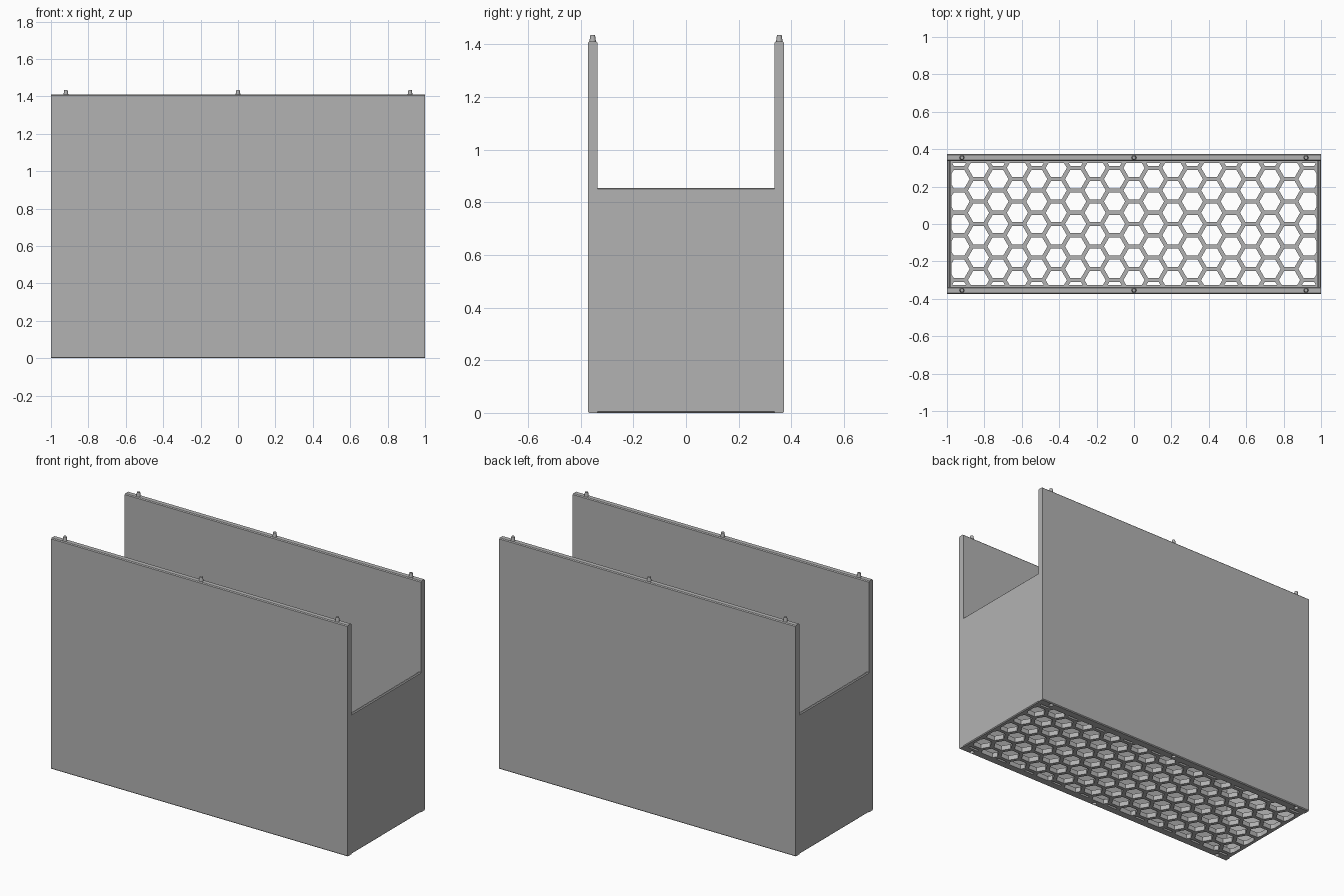
import bpy, bmesh, math

if "Cube" in bpy.data.objects:
    bpy.data.objects.remove(bpy.data.objects["Cube"])

grey = bpy.data.materials.new("plain grey")
grey.diffuse_color = (0.45, 0.45, 0.45, 1)
grey.use_nodes = True
grey.node_tree.nodes["Principled BSDF"].inputs["Base Color"].default_value = grey.diffuse_color

W, D, H = 1.0, 0.373, 1.41        # half width, half depth, tall wall height
T, TE, HE = 0.037, 0.018, 0.855   # wall thickness, end thickness, end height
FLOOR = 0.03
C = 0.005                         # small chamfer
PEG_X = (-0.92, 0.0, 0.92)


def add_object(name, bm, mat=True):
    bmesh.ops.recalc_face_normals(bm, faces=bm.faces)
    mesh = bpy.data.meshes.new(name)
    bm.to_mesh(mesh)
    bm.free()
    obj = bpy.data.objects.new(name, mesh)
    bpy.context.collection.objects.link(obj)
    if mat:
        mesh.materials.append(grey)
    return obj


def extrude_profile(name, points, vec):
    """Extrude a closed loop of 3D points along vec."""
    bm = bmesh.new()
    a = [bm.verts.new(p) for p in points]
    b = [bm.verts.new([p[i] + vec[i] for i in range(3)]) for p in points]
    bm.faces.new(a)
    bm.faces.new(b)
    n = len(a)
    for i in range(n):
        j = (i + 1) % n
        bm.faces.new((a[i], a[j], b[j], b[i]))
    return add_object(name, bm)


def cones(name, y, z0, z1, r0, r1, mat=True):
    """Row of three small tapered cylinders."""
    bm = bmesh.new()
    for x in PEG_X:
        made = bmesh.ops.create_cone(bm, cap_ends=True, segments=20,
                                     radius1=r0, radius2=r1, depth=z1 - z0)
        bmesh.ops.translate(bm, verts=made["verts"], vec=(x, y, (z0 + z1) / 2))
    return add_object(name, bm, mat)


def wall_section(outer, thick, height):
    """Wall cross-section: chamfered outer foot and chamfered top edges."""
    return [(outer - C, 0), (outer, C), (outer, height - C), (outer - C, height),
            (outer - thick + C, height), (outer - thick, height - C),
            (outer - thick, 0)]


for side, label in ((-1, "front"), (1, "back")):
    # Tall wall with peg sockets in its foot
    wall = extrude_profile(label + "_wall",
                           [(-W, side * u, z) for u, z in wall_section(D, T, H)],
                           (2 * W, 0, 0))
    y = side * (D - T / 2)
    cutter = cones(label + "_socket_cutter", y, -0.01, 0.027, 0.014, 0.010, False)
    cutter.hide_render = True
    cutter.hide_set(True)
    cut = wall.modifiers.new("sockets", "BOOLEAN")
    cut.operation = "DIFFERENCE"
    cut.solver = "EXACT"
    cut.object = cutter
    # Locating pegs on the top edge
    pegs = cones(label + "_pegs", y, H - 0.002, 1.435, 0.013, 0.009)
    bpy.ops.object.select_all(action="DESELECT")
    pegs.select_set(True)
    bpy.context.view_layer.objects.active = pegs
    bpy.ops.object.shade_smooth_by_angle()

# Low end walls between the tall walls
for side, label in ((-1, "left"), (1, "right")):
    extrude_profile(label + "_end_wall",
                    [(side * u, -(D - T), z) for u, z in wall_section(W, TE, HE)],
                    (0, 2 * (D - T), 0))


# Honeycomb floor: hexagonal openings clipped to a rectangular frame
def clip(poly, axis, sign, limit):
    out = []
    for i, q in enumerate(poly):
        p = poly[i - 1]
        dp, dq = limit - sign * p[axis], limit - sign * q[axis]
        if (dp > 0) != (dq > 0):
            t = dp / (dp - dq)
            out.append((p[0] + t * (q[0] - p[0]), p[1] + t * (q[1] - p[1])))
        if dq > 0:
            out.append(q)
    return out


PITCH, OPEN = 0.12, 0.098
col = PITCH * math.sqrt(3) / 2
radius = OPEN / math.sqrt(3)
fx, fy = W - TE, D - T
loops = [[(-fx, -fy), (fx, -fy), (fx, fy), (-fx, fy)]]
for c in range(-9, 10):
    for r in range(-4, 5):
        cx = c * col
        cy = r * PITCH + (PITCH / 2 if c % 2 == 0 else 0)
        hexagon = [(cx + radius * math.cos(k * math.pi / 3),
                    cy + radius * math.sin(k * math.pi / 3)) for k in range(6)]
        for axis, limit in ((0, 0.976), (1, 0.325)):
            for sign in (-1, 1):
                hexagon = clip(hexagon, axis, sign, limit)
        if len(hexagon) > 2:
            loops.append(hexagon)

curve = bpy.data.curves.new("honeycomb_floor", "CURVE")
curve.dimensions = "2D"
curve.fill_mode = "BOTH"
curve.extrude = FLOOR / 2
for loop in loops:
    spline = curve.splines.new("POLY")
    spline.points.add(len(loop) - 1)
    for point, (x, y) in zip(spline.points, loop):
        point.co = (x, y, 0, 1)
    spline.use_cyclic_u = True
curve.materials.append(grey)
floor = bpy.data.objects.new("honeycomb_floor", curve)
floor.location.z = FLOOR / 2
bpy.context.collection.objects.link(floor)
bpy.ops.object.select_all(action="DESELECT")
floor.select_set(True)
bpy.context.view_layer.objects.active = floor
bpy.ops.object.convert(target="MESH")
bpy.ops.object.shade_flat()
